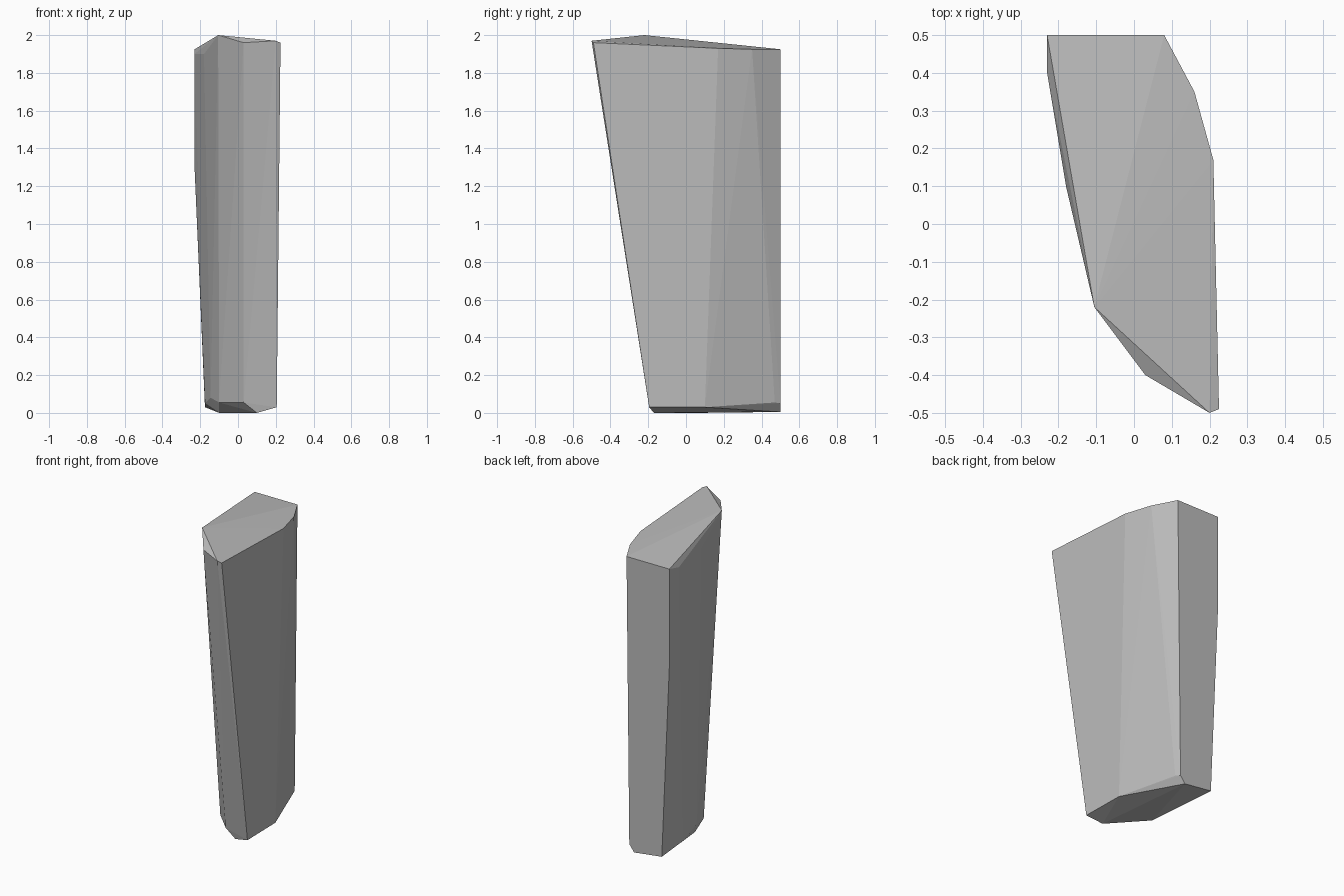
import bpy
import bmesh

# Remove the default cube if the scene has one
default_cube = bpy.data.objects.get("Cube")
if default_cube:
    bpy.data.objects.remove(default_cube, do_unlink=True)


def make_material(name, colour):
    """Plain single-colour material for viewport and render."""
    material = bpy.data.materials.new(name)
    material.use_nodes = True
    material.diffuse_color = colour
    material.node_tree.nodes["Principled BSDF"].inputs["Base Color"].default_value = colour
    return material


def make_faceted_stone(name, corners, material):
    """Wrap a set of corner points in a flat-faced convex solid."""
    mesh = bpy.data.meshes.new(name)
    bm = bmesh.new()
    for corner in corners:
        bm.verts.new(corner)
    hull = bmesh.ops.convex_hull(bm, input=bm.verts)
    # Discard any points that ended up inside the solid
    unused = {g for g in hull["geom_interior"] + hull["geom_unused"]
              if isinstance(g, bmesh.types.BMVert)}
    bmesh.ops.delete(bm, geom=list(unused), context="VERTS")
    bmesh.ops.recalc_face_normals(bm, faces=bm.faces)
    bm.to_mesh(mesh)
    bm.free()
    mesh.materials.append(material)
    stone = bpy.data.objects.new(name, mesh)
    bpy.context.collection.objects.link(stone)
    return stone


# Sloping top rim, from the back corner round the left side to the front
top_rim = [
    (-.23, .5, 1.925), (.08, .5, 1.925), (.16, .35, 1.925),
    (.21, .17, 1.93), (.225, -.49, 1.96), (.2, -.5, 1.97), (-.105, -.22, 2),
]

# Chipped shoulder under the rim on the front and right side
shoulder = [(.03, -.4, 1.96), (-.18, .1, 1.9), (-.23, .4, 1.9), (-.23, .5, 1.3)]

# Bevelled lower rim just above the ground
lower_rim = [
    (-.175, .5, .03), (.06, .5, .05), (.075, .47, .055),
    (.2, .1, .03), (.205, -.195, .03), (.03, -.17, .055),
    (-.1, -.04, .055), (-.145, .1, .08), (-.175, .28, .05),
]

# Small flat foot
foot = [(-.1, .05, 0), (.1, -.17, 0), (.025, .5, .005)]

grey = make_material("stone_grey", (.5, .5, .5, 1))
make_faceted_stone("standing_stone", top_rim + shoulder + lower_rim + foot, grey)
